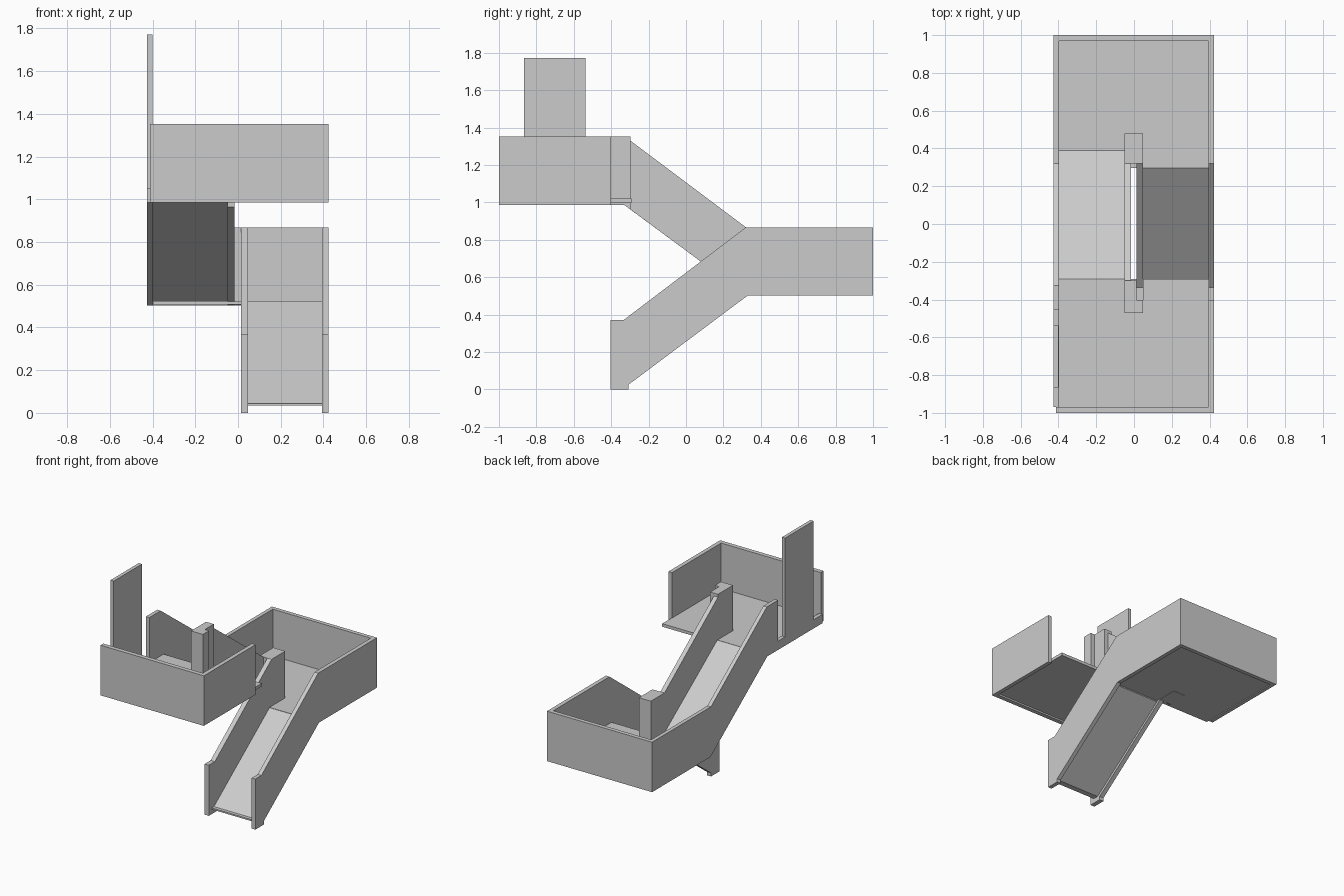
import bpy, bmesh
from mathutils import Vector

if "Cube" in bpy.data.objects:
    bpy.data.objects.remove(bpy.data.objects["Cube"])


def prism(name, pts, lo, hi, axis):
    """Extrude a 2D outline along x (outline in yz) or z (outline in xy)."""
    bm = bmesh.new()
    if axis == 'x':
        verts = [bm.verts.new((lo, a, b)) for a, b in pts]
        move = Vector((hi - lo, 0, 0))
    else:
        verts = [bm.verts.new((a, b, lo)) for a, b in pts]
        move = Vector((0, 0, hi - lo))
    face = bm.faces.new(verts)
    ext = bmesh.ops.extrude_face_region(bm, geom=[face])
    bmesh.ops.translate(bm, vec=move, verts=[
        v for v in ext['geom'] if isinstance(v, bmesh.types.BMVert)])
    bmesh.ops.recalc_face_normals(bm, faces=bm.faces)
    me = bpy.data.meshes.new(name)
    bm.to_mesh(me)
    bm.free()
    ob = bpy.data.objects.new(name, me)
    bpy.context.collection.objects.link(ob)
    return ob


def box(name, x, y, z):
    return prism(name, [(x[0], y[0]), (x[1], y[0]), (x[1], y[1]), (x[0], y[1])],
                 z[0], z[1], 'z')


L, R = -0.426, 0.424        # outer faces
LI, RI = -0.398, 0.394      # inner faces of side walls

# Lower flight: outer wall runs on along the lower landing
foot = [(0.32, 0.867), (-0.335, 0.37), (-0.404, 0.37), (-0.404, 0),
        (-0.308, 0), (-0.308, 0.025), (0.33, 0.502)]
prism("lower_outer_wall", foot + [(1.0, 0.502), (1.0, 0.867)], RI, R, 'x')
prism("lower_inner_wall", foot, 0.013, 0.047, 'x')
prism("lower_ramp", [(-0.37, 0.045), (-0.345, 0.045), (0.3, 0.525),
                     (0.3, 0.5), (-0.33, 0.034), (-0.37, 0.034)], 0.047, RI, 'x')

# Lower landing
box("lower_landing_floor", (LI, RI), (0.297, 0.97), (0.508, 0.525))
box("lower_back_wall", (LI, RI), (0.97, 1.0), (0.502, 0.867))
box("lower_post", (-0.05, 0.047), (0.32, 0.478), (0.506, 0.867))

# Upper flight: outer wall continues as a low curb beside the upper landing
slope = [(-0.325, 1.35), (0.32, 0.867)]
prism("upper_outer_wall", [(1.0, 0.867), (1.0, 0.502), (0.325, 0.502),
                           (-0.33, 0.986), (-0.968, 0.986), (-0.968, 1.05),
                           (-0.455, 1.05), (-0.455, 1.35)] + slope, L, LI, 'x')
prism("upper_inner_wall", [(0.325, 0.502), (-0.3, 0.964), (-0.3, 1.332),
                           (0.32, 0.867)], -0.05, -0.017, 'x')
prism("upper_ramp", [(0.39, 0.525), (-0.29, 1.02), (-0.29, 0.99), (0.355, 0.515)],
      LI, -0.05, 'x')

# Upper landing, notched around the wall below
prism("upper_landing_floor", [(LI, -0.97), (0.397, -0.97), (0.397, -0.292),
                              (0.047, -0.292), (0.047, -0.402), (0.013, -0.402),
                              (0.013, -0.292), (LI, -0.292)], 0.998, 1.02, 'z')
box("upper_front_wall", (-0.412, R), (-1.0, -0.968), (0.986, 1.352))
box("upper_right_wall", (RI, R), (-0.968, -0.402), (0.986, 1.352))
prism("upper_post", [(-0.05, -0.472), (0.047, -0.472), (0.047, -0.402),
                     (0.013, -0.402), (0.013, -0.298), (-0.05, -0.298)],
      1.0, 1.352, 'z')

# Tall door panel standing on the curb
box("door_panel", (L, -0.4), (-0.865, -0.537), (1.05, 1.772))
